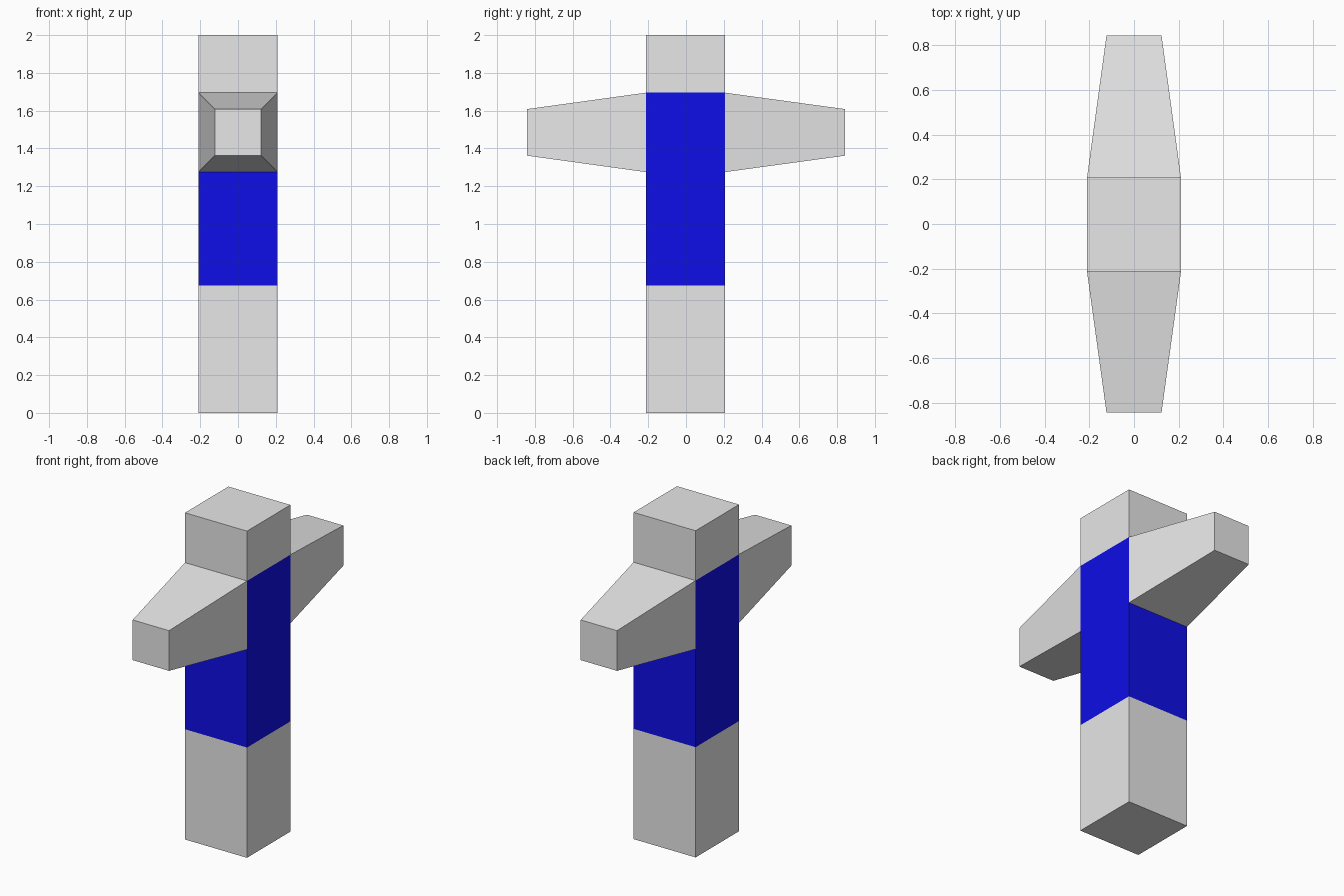
import bpy, bmesh

if "Cube" in bpy.data.objects:
    bpy.data.objects.remove(bpy.data.objects["Cube"])

def material(name, rgb):
    m = bpy.data.materials.new(name)
    m.diffuse_color = (*rgb, 1)
    m.use_nodes = True
    m.node_tree.nodes["Principled BSDF"].inputs["Base Color"].default_value = m.diffuse_color
    return m

GREY = material("light_grey", (0.8, 0.8, 0.8))
BLUE = material("blue", (0.005, 0.005, 0.9))

def loft(name, lower, upper, mat):
    """Closed solid between two four-point rings."""
    bm = bmesh.new()
    a = [bm.verts.new(p) for p in lower]
    b = [bm.verts.new(p) for p in upper]
    bm.faces.new(a[::-1])
    bm.faces.new(b)
    for i in range(4):
        j = (i + 1) % 4
        bm.faces.new((a[i], a[j], b[j], b[i]))
    bmesh.ops.recalc_face_normals(bm, faces=bm.faces)
    mesh = bpy.data.meshes.new(name)
    bm.to_mesh(mesh)
    bm.free()
    mesh.materials.append(mat)
    obj = bpy.data.objects.new(name, mesh)
    bpy.context.collection.objects.link(obj)
    return obj

HALF = 0.21            # half width of the column
Y_MID = -0.003         # column sits very slightly forward
CORNERS = ((-1, -1), (1, -1), (1, 1), (-1, 1))

def column_ring(z):
    return [(x * HALF, Y_MID + y * HALF, z) for x, y in CORNERS]

def arm_ring(y, half, z):
    return [(a * half, y, z + b * half) for a, b in CORNERS]

# Stacked column: legs, torso, head
for name, z0, z1, mat in (("legs", 0, 0.675, GREY),
                          ("torso", 0.675, 1.695, BLUE),
                          ("head", 1.695, 2.0, GREY)):
    loft(name, column_ring(z0), column_ring(z1), mat)

# Tapered arms to the front and back
for name, side in (("front_arm", -1), ("back_arm", 1)):
    loft(name, arm_ring(Y_MID + side * HALF, HALF, 1.485),
         arm_ring(side * 0.843, 0.123, 1.485), GREY)
